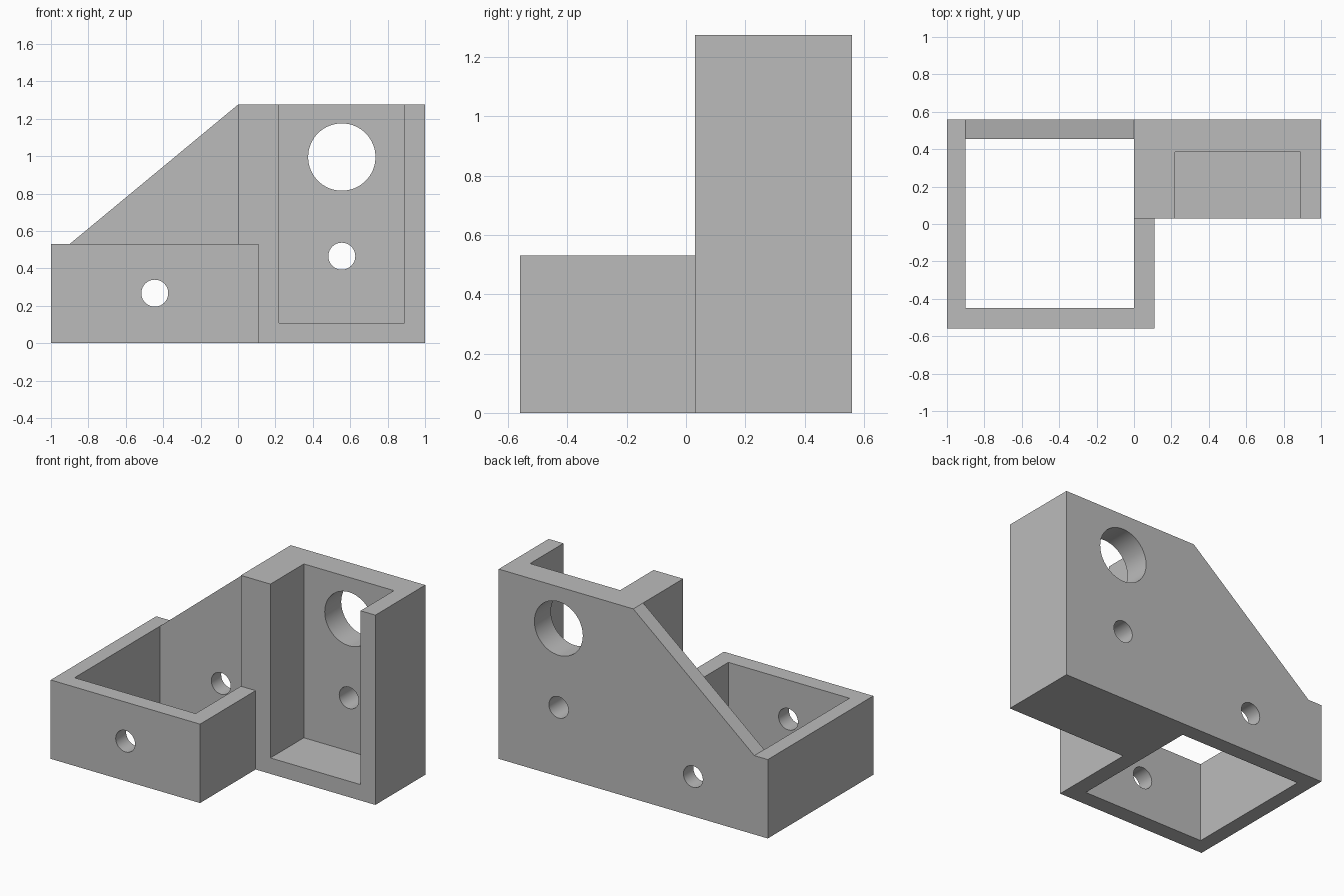
import bpy
import bmesh
from math import pi, radians

cube = bpy.data.objects.get("Cube")
if cube:
    bpy.data.objects.remove(cube, do_unlink=True)

# Single matte grey
grey = bpy.data.materials.new("matte_grey")
grey.use_nodes = True
colour = (0.5, 0.5, 0.5, 1)
grey.diffuse_color = colour
grey.node_tree.nodes["Principled BSDF"].inputs["Base Color"].default_value = colour

BACK, FRONT = 0.56, -0.56
TOP, TRAY_TOP = 1.275, 0.53
WALL_INNER = 0.455     # inner face of the back wall
BLOCK_FRONT = 0.03     # front face of the tall block
FAR = 2                # overshoot for cutters


def extrude_profile(name, points, y0, y1):
    """Extrude an (x, z) outline along y."""
    bm = bmesh.new()
    face = bm.faces.new([bm.verts.new((x, y0, z)) for x, z in points])
    moved = bmesh.ops.extrude_face_region(bm, geom=[face])["geom"]
    verts = [v for v in moved if isinstance(v, bmesh.types.BMVert)]
    bmesh.ops.translate(bm, verts=verts, vec=(0, y1 - y0, 0))
    bmesh.ops.recalc_face_normals(bm, faces=bm.faces)
    mesh = bpy.data.meshes.new(name)
    bm.to_mesh(mesh)
    bm.free()
    obj = bpy.data.objects.new(name, mesh)
    bpy.context.collection.objects.link(obj)
    mesh.materials.append(grey)
    return obj


def box(name, x0, x1, y0, y1, z0, z1):
    return extrude_profile(name, [(x0, z0), (x1, z0), (x1, z1), (x0, z1)], y0, y1)


def hole(name, x, z, radius):
    bpy.ops.mesh.primitive_cylinder_add(vertices=64, radius=radius, depth=2 * FAR,
                                        location=(x, 0, z), rotation=(pi / 2, 0, 0))
    obj = bpy.context.object
    obj.name = name
    obj.data.materials.append(grey)
    return obj


# Bracket blank: full front silhouette with the sloped shoulder
bracket = extrude_profile("bracket", [(-1, 0), (1, 0), (1, TOP), (0, TOP),
                                      (-0.9, TRAY_TOP), (-1, TRAY_TOP)], FRONT, BACK)

cutters = [
    # Clear the space in front of the tall block
    box("block_front_cut", 0.11, FAR, -FAR, BLOCK_FRONT, -FAR, FAR),
    # Lower the tray walls in front of the block and the back wall
    box("tray_front_cut", -FAR, FAR, -FAR, BLOCK_FRONT, TRAY_TOP, FAR),
    box("tray_top_cut", -FAR, 0, -FAR, WALL_INNER, TRAY_TOP, FAR),
    # Open well through the tray
    box("well_cut", -0.9, 0, -0.45, WALL_INNER, -FAR, FAR),
    # Pocket in the block, open to the front and top
    box("pocket_cut", 0.22, 0.89, -FAR, 0.385, 0.107, FAR),
    # Round through holes
    hole("large_hole_cut", 0.555, 0.995, 0.18),
    hole("block_hole_cut", 0.555, 0.465, 0.072),
    hole("tray_hole_cut", -0.445, 0.267, 0.072),
]

bpy.ops.object.select_all(action="DESELECT")
bpy.context.view_layer.objects.active = bracket
bracket.select_set(True)
for cutter in cutters:
    mod = bracket.modifiers.new(cutter.name, "BOOLEAN")
    mod.operation = "DIFFERENCE"
    mod.solver = "EXACT"
    mod.object = cutter
    bpy.ops.object.modifier_apply(modifier=mod.name)
    bpy.data.objects.remove(cutter, do_unlink=True)

bpy.ops.object.shade_smooth_by_angle(angle=radians(30))
